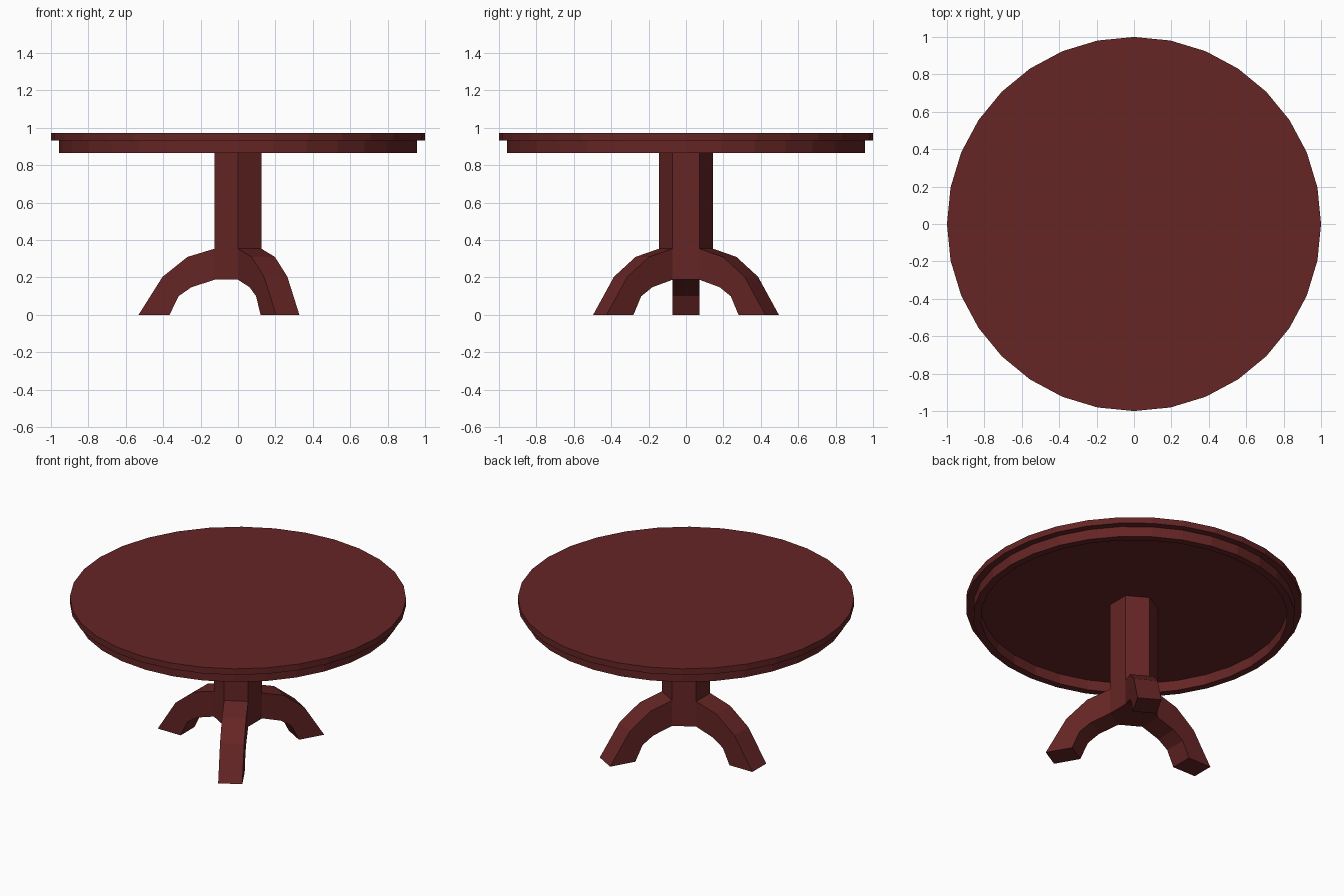
import bpy, bmesh, math
from mathutils import Matrix

if "Cube" in bpy.data.objects:
    bpy.data.objects.remove(bpy.data.objects["Cube"])

wood = bpy.data.materials.new("dark red wood")
wood.diffuse_color = (0.13, 0.018, 0.018, 1)
wood.use_nodes = True
wood.node_tree.nodes["Principled BSDF"].inputs["Base Color"].default_value = wood.diffuse_color


def finish(name, bm):
    bmesh.ops.recalc_face_normals(bm, faces=bm.faces)
    mesh = bpy.data.meshes.new(name)
    bm.to_mesh(mesh)
    bm.free()
    mesh.materials.append(wood)
    obj = bpy.data.objects.new(name, mesh)
    bpy.context.collection.objects.link(obj)
    return obj


def prism(name, sides, radius, z0, z1, turn=0.0):
    bm = bmesh.new()
    ring = [bm.verts.new((radius * math.cos(turn + i * math.tau / sides),
                          radius * math.sin(turn + i * math.tau / sides), z0))
            for i in range(sides)]
    base = bm.faces.new(ring)
    ext = bmesh.ops.extrude_face_region(bm, geom=[base], use_keep_orig=True)
    top = [v for v in ext["geom"] if isinstance(v, bmesh.types.BMVert)]
    bmesh.ops.translate(bm, verts=top, vec=(0, 0, z1 - z0))
    return finish(name, bm)


# Round top
prism("table_top", 32, 1.0, 0.933, 0.973)

# Hollow apron ring under the top
bm = bmesh.new()
section = [(0.957, 0.933), (0.957, 0.866), (0.912, 0.866), (0.912, 0.933)]
rings = []
for i in range(32):
    a = i * math.tau / 32
    rings.append([bm.verts.new((r * math.cos(a), r * math.sin(a), z)) for r, z in section])
for i in range(32):
    a, b = rings[i], rings[(i + 1) % 32]
    for k in range(3):
        bm.faces.new((a[k], b[k], b[k + 1], a[k + 1]))
finish("apron", bm)

# Hexagonal pedestal, corners on the y axis
HEX = 0.144
prism("pedestal", 6, HEX, 0.188, 0.933, math.pi / 6)

# Three arched legs growing from alternate pedestal faces
START = HEX * math.cos(math.pi / 6)
upper = [(START, 0.354), (0.27, 0.31), (0.403, 0.204), (0.532, 0.0)]
lower = [(START, 0.188), (0.249, 0.148), (0.318, 0.10), (0.366, 0.0)]
for n, angle in enumerate((180, 60, -60)):
    bm = bmesh.new()
    loops = []
    for (ru, zu), (rl, zl) in zip(upper, lower):
        w = HEX / 2
        loops.append([bm.verts.new(p) for p in
                      ((ru, -w, zu), (ru, w, zu), (rl, w, zl), (rl, -w, zl))])
    for a, b in zip(loops, loops[1:]):
        for k in range(4):
            bm.faces.new((a[k], a[(k + 1) % 4], b[(k + 1) % 4], b[k]))
    bm.faces.new(loops[-1])
    bm.transform(Matrix.Rotation(math.radians(angle), 4, 'Z'))
    finish(f"leg_{n + 1}", bm)
